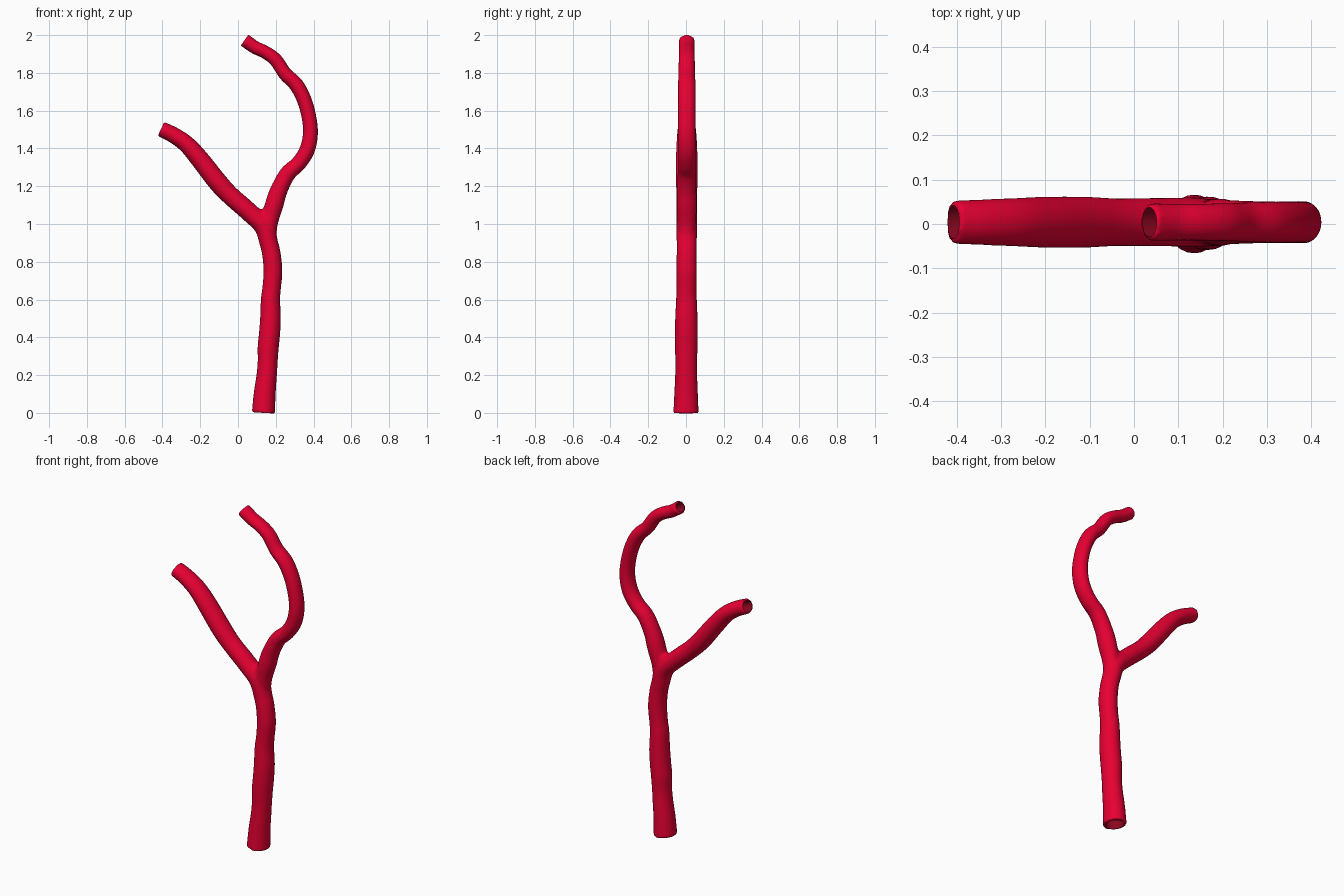
import bpy, bmesh, math
from mathutils import Vector

cube = bpy.data.objects.get("Cube")
if cube:
    bpy.data.objects.remove(cube)


def material(name, colour):
    mat = bpy.data.materials.new(name)
    mat.use_nodes = True
    mat.diffuse_color = colour
    bsdf = mat.node_tree.nodes["Principled BSDF"]
    bsdf.inputs["Base Color"].default_value = colour
    bsdf.inputs["Roughness"].default_value = 0.5
    return mat


MATERIALS = [material("vessel_red", (0.8, 0.0, 0.032, 1)),
             material("lumen_dark_red", (0.27, 0.002, 0.014, 1))]
OUTSIDE, INSIDE = 0, 1

SIDES, STEPS = 28, 6
WALL = 0.77          # lumen radius as a share of the outer radius

# Centre lines: x, z, radius
trunk_and_right_branch = [
    (.135, 0, .062), (.141, .1, .058), (.152, .2, .054), (.157, .27, .053),
    (.16, .35, .056), (.167, .42, .056), (.172, .5, .055), (.172, .6, .051),
    (.178, .66, .049), (.185, .75, .05), (.177, .84, .049), (.163, .9, .049),
    (.135, .99, .052), (.06, 1.063, .051), (-.04, 1.15, .05),
    (-.11, 1.225, .052), (-.2, 1.34, .05), (-.27, 1.42, .046),
    (-.34, 1.47, .043), (-.408, 1.503, .041)]
left_branch = [
    (.16, .9, .042), (.165, 1.0, .045), (.19, 1.1, .05), (.217, 1.18, .046),
    (.262, 1.265, .043), (.32, 1.32, .041), (.363, 1.385, .041),
    (.382, 1.46, .04), (.38, 1.54, .039), (.355, 1.645, .039),
    (.31, 1.735, .039), (.25, 1.795, .037), (.2, 1.868, .036),
    (.145, 1.909, .035), (.09, 1.935, .035), (.034, 1.974, .036)]


def smooth_path(points):
    """Catmull-Rom curve through the points."""
    p = [Vector(q) for q in points]
    p = [2 * p[0] - p[1]] + p + [2 * p[-1] - p[-2]]
    out = []
    for a, b, c, d in zip(p, p[1:], p[2:], p[3:]):
        for k in range(STEPS):
            t = k / STEPS
            out.append(0.5 * (2 * b + (c - a) * t + (2 * a - 5 * b + 4 * c - d) * t * t
                              + (3 * b - a - 3 * c + d) * t ** 3))
    return out + [p[-2]]


def paint(obj, index):
    """Give every face of the object one of the shared materials."""
    obj.data.materials.clear()
    for mat in MATERIALS:
        obj.data.materials.append(mat)
    for face in obj.data.polygons:
        face.material_index = index


def tube(name, points, index, scale=1, extend_start=0, extend_end=0):
    """Closed oval tube swept along a path in the front plane."""
    path = smooth_path(points)
    for at, inner, length in ((0, 1, extend_start), (-1, -2, extend_end)):
        if length:
            away = path[at] - path[inner]
            away.z = 0
            path.insert(0 if at == 0 else len(path), path[at] + away.normalized() * length)
    bm = bmesh.new()
    rings = []
    for i, p in enumerate(path):
        t = path[min(i + 1, len(path) - 1)] - path[max(i - 1, 0)]
        side = Vector((t.y, 0, -t.x)).normalized()
        # The trunk is nearly round, the branches deeper than wide
        depth = min(1.2, max(1.08, 1.08 + 0.4 * (p.y - 1.15)))
        centre = Vector((p.x, 0.004 * min(p.y, 1), p.y))
        r = p.z * scale
        ring = []
        for k in range(SIDES):
            a = math.tau * k / SIDES
            ring.append(bm.verts.new(
                centre + side * r * math.cos(a) + Vector((0, r * depth * math.sin(a), 0))))
        rings.append(ring)
    for a, b in zip(rings, rings[1:]):
        for k in range(SIDES):
            n = (k + 1) % SIDES
            bm.faces.new((a[k], a[n], b[n], b[k]))
    bm.faces.new(rings[0])
    bm.faces.new(rings[-1])
    bmesh.ops.recalc_face_normals(bm, faces=bm.faces)
    mesh = bpy.data.meshes.new(name)
    bm.to_mesh(mesh)
    bm.free()
    obj = bpy.data.objects.new(name, mesh)
    bpy.context.collection.objects.link(obj)
    paint(obj, index)
    return obj


def apply(obj, kind, **settings):
    bpy.context.view_layer.objects.active = obj
    mod = obj.modifiers.new(kind.lower(), kind)
    for key, value in settings.items():
        setattr(mod, key, value)
    bpy.ops.object.modifier_apply(modifier=mod.name)


def combine(obj, other, operation):
    apply(obj, "BOOLEAN", operation=operation, object=other, solver="EXACT",
          material_mode="INDEX")
    bpy.data.objects.remove(other)


# Solid outer shape, blended softly at the fork
vessel = tube("forked_vessel", trunk_and_right_branch, OUTSIDE)
combine(vessel, tube("left_branch", left_branch, OUTSIDE), "UNION")
apply(vessel, "REMESH", mode="VOXEL", voxel_size=0.008)
fork = Vector((.13, 0, 1.09))
group = vessel.vertex_groups.new(name="fork")
for v in vessel.data.vertices:
    weight = 1.4 - (v.co - fork).length / 0.07
    if weight > 0:
        group.add([v.index], min(weight, 1), "REPLACE")
apply(vessel, "SMOOTH", factor=0.5, iterations=45, vertex_group="fork")
apply(vessel, "SMOOTH", factor=0.5, iterations=3)
paint(vessel, OUTSIDE)

# Hollow lumen, darker inside and open at all three ends
combine(vessel, tube("trunk_lumen", trunk_and_right_branch, INSIDE, WALL, 0.05, 0.05),
        "DIFFERENCE")
combine(vessel, tube("branch_lumen", left_branch, INSIDE, WALL, 0, 0.05), "DIFFERENCE")

bpy.ops.object.select_all(action="DESELECT")
vessel.select_set(True)
bpy.context.view_layer.objects.active = vessel
bpy.ops.object.shade_smooth_by_angle(angle=math.radians(50))
